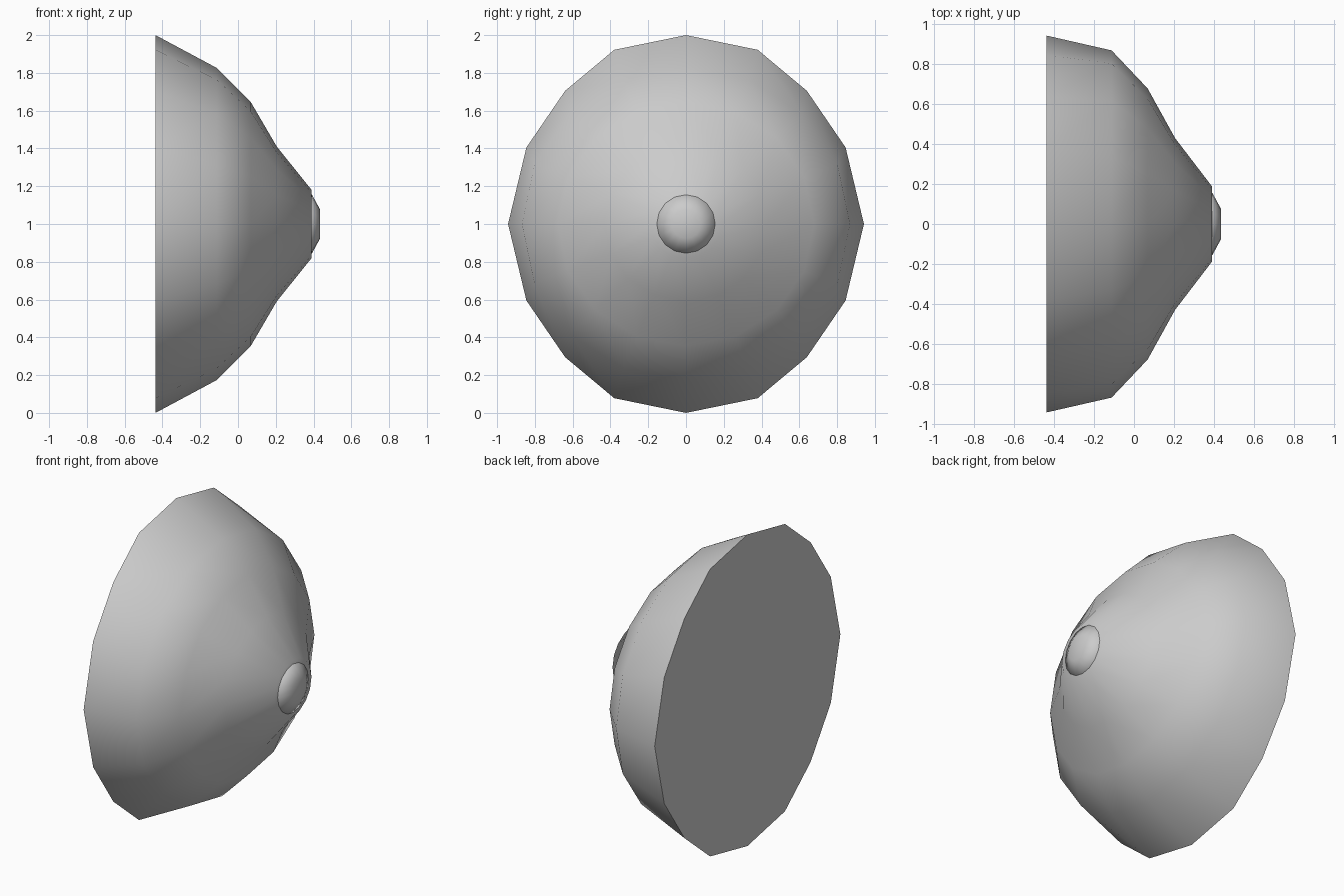
import bpy, bmesh
from math import sin, cos, pi, radians

if "Cube" in bpy.data.objects:
    bpy.data.objects.remove(bpy.data.objects["Cube"])

SIDES = 16
CENTRE_Z = 1.0


def ellipse(x, ry, rz):
    return [(x, ry * sin(2 * pi * i / SIDES), CENTRE_Z + rz * cos(2 * pi * i / SIDES))
            for i in range(SIDES)]


def mirrored_ring(x, quarter):
    # quarter runs from the top to the side; mirror it into a full loop
    half = quarter + [(y, -z) for y, z in quarter[-2::-1]]
    loop = half + [(-y, z) for y, z in half[-2:0:-1]]
    return [(x, y, CENTRE_Z + z) for y, z in loop]


def loft(name, rings, angle):
    bm = bmesh.new()
    loops = [[bm.verts.new(p) for p in ring] for ring in rings]
    for a, b in zip(loops, loops[1:]):
        for i in range(SIDES):
            j = (i + 1) % SIDES
            bm.faces.new((a[i], a[j], b[j], b[i]))
    bm.faces.new(loops[0])
    bm.faces.new(loops[-1])
    bmesh.ops.recalc_face_normals(bm, faces=bm.faces[:])
    mesh = bpy.data.meshes.new(name)
    bm.to_mesh(mesh)
    bm.free()
    obj = bpy.data.objects.new(name, mesh)
    bpy.context.collection.objects.link(obj)
    bpy.ops.object.select_all(action='DESELECT')
    obj.select_set(True)
    bpy.context.view_layer.objects.active = obj
    bpy.ops.object.shade_smooth_by_angle(angle=radians(angle))
    return obj


# Bowl with a slightly irregular rim and a flat back, ending in a small lip
rim = mirrored_ring(-0.437, [(0, 1), (0.38, 0.922), (0.64, 0.705), (0.845, 0.405), (0.942, 0)])
loft("bowl_shell", [
    rim,
    ellipse(-0.112, 0.868, 0.826),
    ellipse(0.068, 0.678, 0.645),
    ellipse(0.205, 0.43, 0.41),
    ellipse(0.39, 0.188, 0.18),
], 55)

# Small tapered boss on the tip
loft("tip_boss", [
    ellipse(0.37, 0.155, 0.155),
    ellipse(0.392, 0.155, 0.155),
    ellipse(0.435, 0.076, 0.076),
], 65)
